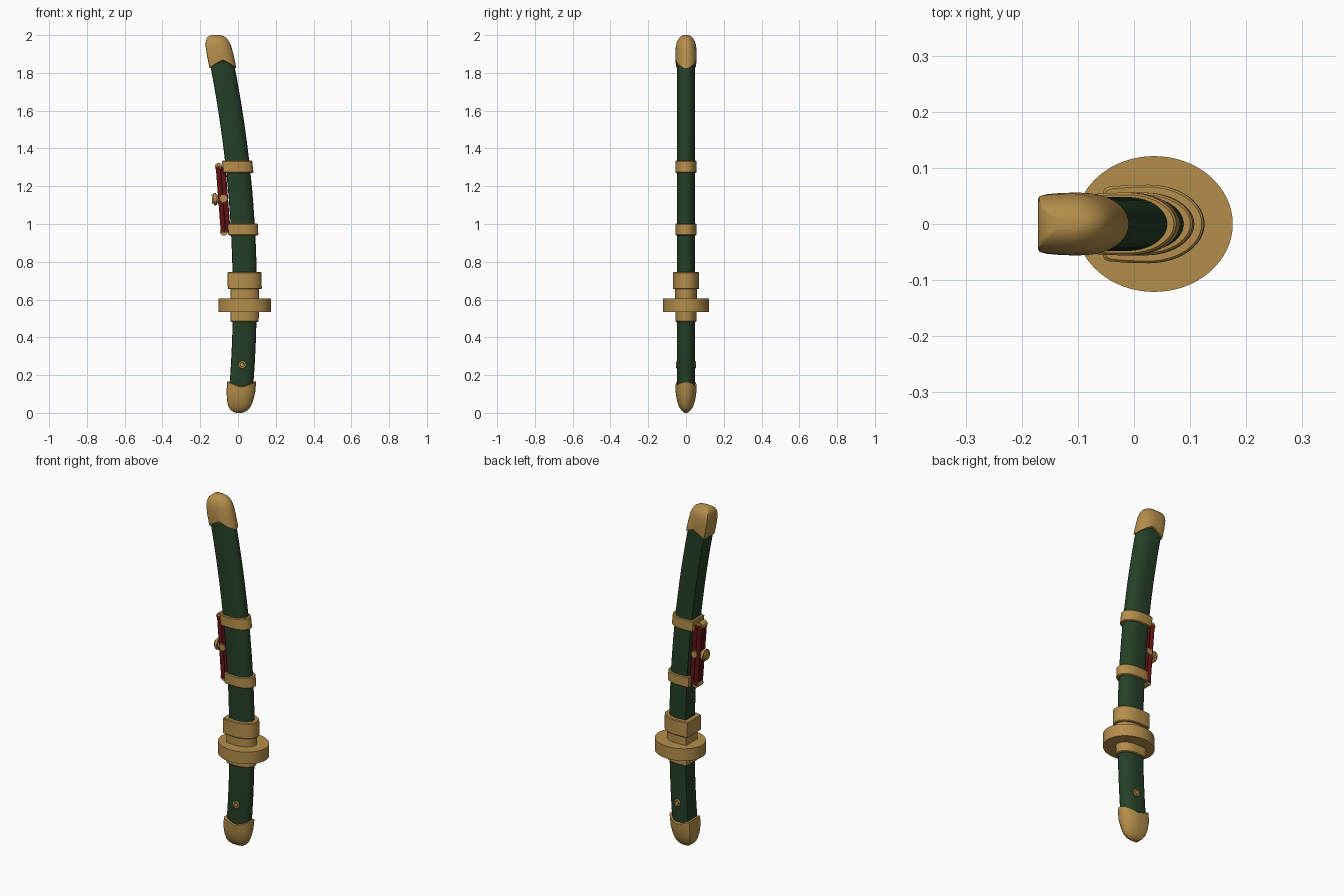
import bpy, bmesh, math
from mathutils import Vector, Matrix

cube = bpy.data.objects.get("Cube")
if cube:
    bpy.data.objects.remove(cube, do_unlink=True)


def material(name, rgb):
    m = bpy.data.materials.new(name)
    m.use_nodes = True
    m.diffuse_color = (*rgb, 1)
    m.node_tree.nodes["Principled BSDF"].inputs["Base Color"].default_value = (*rgb, 1)
    return m


GOLD = material("aged gold", (0.46, 0.27, 0.07))
GREEN = material("dark green lacquer", (0.018, 0.05, 0.02))
RED = material("deep red cord", (0.13, 0.006, 0.007))


def centre(z):
    """Curved centre line of the sword."""
    return 0.036 - 0.08 * (z - 0.62) ** 2


def finish(name, bm, mat, angle=35):
    bmesh.ops.recalc_face_normals(bm, faces=bm.faces[:])
    mesh = bpy.data.meshes.new(name)
    bm.to_mesh(mesh)
    bm.free()
    mesh.materials.append(mat)
    ob = bpy.data.objects.new(name, mesh)
    bpy.context.collection.objects.link(ob)
    bpy.ops.object.select_all(action='DESELECT')
    ob.select_set(True)
    bpy.context.view_layer.objects.active = ob
    bpy.ops.object.shade_smooth_by_angle(angle=math.radians(angle))
    return ob


# Unit cross-section: rounded towards +x, flat with tight corners towards -x
half = []
for i in range(13):
    t = math.pi / 2 * i / 12
    half.append((1.1 * math.cos(t) - 0.1, math.sin(t)))
half += [(-0.5, 0.99), (-0.88, 0.95), (-0.97, 0.9), (-1, 0.8)]
SECTION = half + [(u, -v) for u, v in reversed(half[1:])]


def loft(name, mat, rings, wave=0):
    """Skin rings of (z, half width, half depth); wave lifts the first two rings mid-face."""
    bm = bmesh.new()
    loops = []
    for k, (z, hx, hy) in enumerate(rings):
        lift = wave if k < 2 else 0
        loops.append([bm.verts.new((centre(z) + u * hx, v * hy,
                                    z + lift * (1 - abs(u)) ** 0.8)) for u, v in SECTION])
    n = len(SECTION)
    for a, b in zip(loops, loops[1:]):
        for i in range(n):
            j = (i + 1) % n
            bm.faces.new((a[i], a[j], b[j], b[i]))
    bm.faces.new(loops[0])
    bm.faces.new(loops[-1])
    return finish(name, bm, mat)


def ring_band(name, z0, z1, hx, hy):
    e = 0.004
    return loft(name, GOLD, [(z0, hx - e, hy - e), (z0 + e, hx, hy),
                             (z1 - e, hx, hy), (z1, hx - e, hy - e)])


def rod(name, mat, a, b, r, sides=16, bevel=0.0):
    """Cylinder between two points."""
    a, b = Vector(a), Vector(b)
    d = b - a
    m = Matrix.Translation((a + b) / 2) @ d.to_track_quat('Z', 'Y').to_matrix().to_4x4()
    bm = bmesh.new()
    bmesh.ops.create_cone(bm, cap_ends=True, segments=sides, radius1=r, radius2=r,
                          depth=d.length, matrix=m)
    if bevel:
        rims = [e for e in bm.edges if any(len(f.verts) > 4 for f in e.link_faces)]
        bmesh.ops.bevel(bm, geom=rims, offset=bevel, segments=2, affect='EDGES')
    return finish(name, bm, mat)


def span(z0, z1, steps, hx, hy):
    return [(z0 + (z1 - z0) * i / steps, hx, hy) for i in range(steps + 1)]


# Grip and scabbard
loft("grip", GREEN, span(0.08, 0.52, 8, 0.063, 0.047))
loft("scabbard", GREEN, span(0.7, 1.93, 24, 0.064, 0.048))

# End caps with wavy rims
loft("pommel_cap", GOLD, [(0.165, 0.066, 0.049), (0.165, 0.077, 0.056), (0.11, 0.076, 0.055),
                          (0.07, 0.07, 0.049), (0.035, 0.06, 0.038), (0.015, 0.046, 0.026),
                          (0.004, 0.028, 0.014), (0, 0.012, 0.006)], wave=-0.03)
loft("scabbard_tip_cap", GOLD, [(1.825, 0.066, 0.049), (1.825, 0.071, 0.055), (1.89, 0.071, 0.056),
                                (1.94, 0.068, 0.054), (1.965, 0.062, 0.048), (1.985, 0.052, 0.036),
                                (1.996, 0.037, 0.022), (2.0, 0.02, 0.01)], wave=0.045)

# Collars and bands
ring_band("grip_collar", 0.482, 0.54, 0.075, 0.056)
ring_band("guard_collar", 0.6, 0.66, 0.076, 0.058)
ring_band("scabbard_mouth", 0.655, 0.745, 0.09, 0.07)
ring_band("lower_band", 0.94, 1.002, 0.08, 0.056)
ring_band("upper_band", 1.27, 1.335, 0.08, 0.056)

# Oval guard
guard = rod("guard", GOLD, (0, 0, 0.535), (0, 0, 0.605), 1, sides=64)
for v in guard.data.vertices:
    v.co.x = 0.036 + v.co.x * 0.14
    v.co.y *= 0.121

# Grip pegs on both faces
for side, label in ((-1, "front"), (1, "back")):
    y = side * 0.044
    rod(label + "_peg", GOLD, (0.022, y, 0.255), (0.022, y + side * 0.007, 0.255), 0.011)
    bpy.ops.mesh.primitive_torus_add(major_radius=0.016, minor_radius=0.005,
                                     major_segments=24, minor_segments=8,
                                     location=(0.022, side * 0.047, 0.255),
                                     rotation=(math.pi / 2, 0, 0))
    ob = bpy.context.object
    ob.name = label + "_peg_ring"
    ob.data.materials.append(GOLD)
    bpy.ops.object.shade_smooth_by_angle(angle=math.radians(60))

# Red cord bundle along the flat edge
for i, y in enumerate((-0.02, 0, 0.02)):
    for j, dx in enumerate((-0.013, 0.013)):
        rod(f"cord_{i}_{j}", RED, (-0.065 + dx, y, 0.955), (-0.092 + dx, y, 1.305), 0.013, 12)

# Cord end fittings and clasp
rod("lower_cord_fitting", GOLD, (-0.075, -0.028, 0.958), (-0.075, 0.028, 0.958), 0.02, 16, 0.004)
rod("upper_cord_fitting", GOLD, (-0.103, -0.028, 1.303), (-0.103, 0.028, 1.303), 0.02, 16, 0.004)
rod("clasp_pin", GOLD, (-0.077, -0.036, 1.135), (-0.077, 0.036, 1.135), 0.022, 16, 0.004)
rod("clasp_button", GOLD, (-0.105, 0, 1.133), (-0.138, 0, 1.131), 0.033, 20, 0.009)
